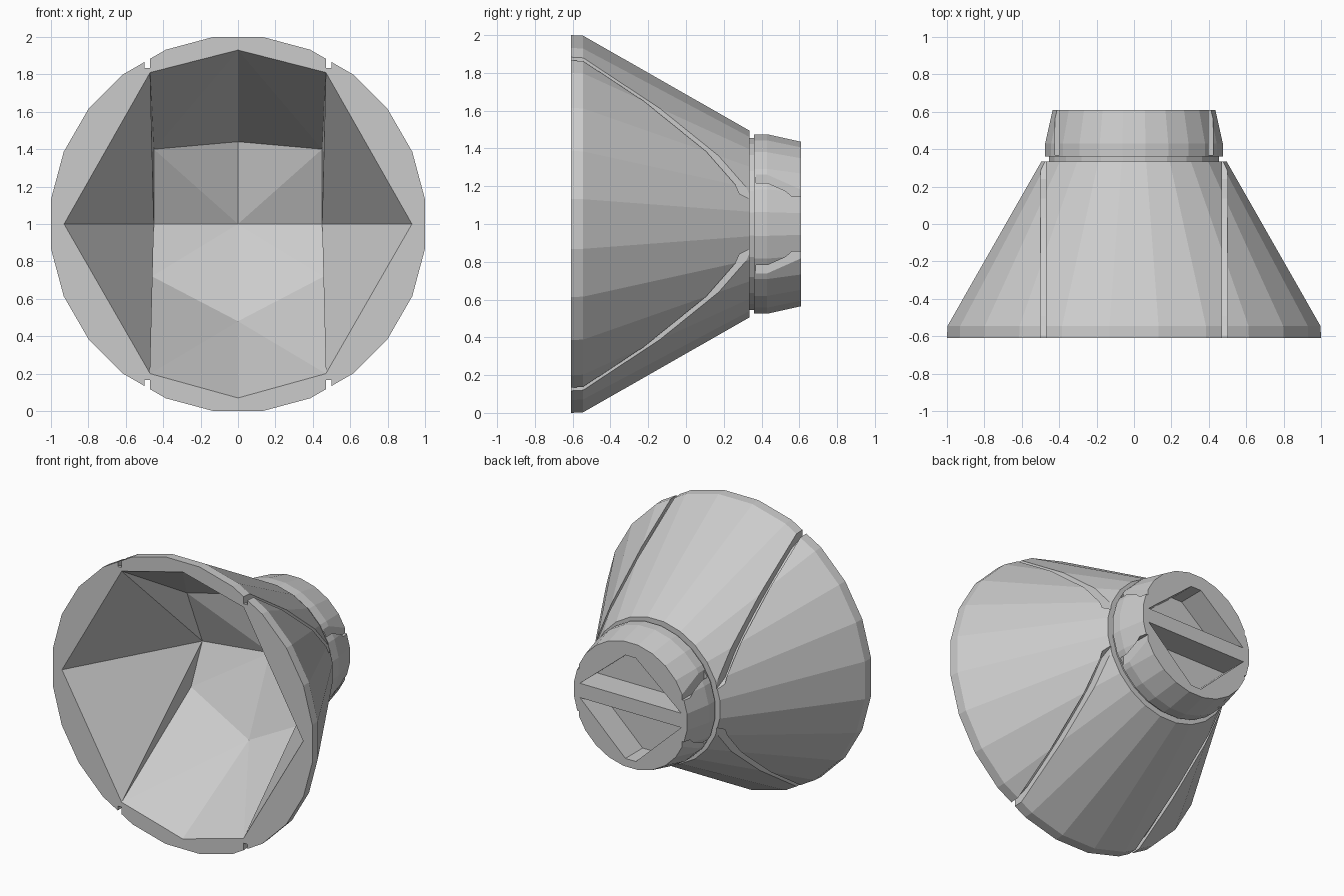
import bpy, bmesh, math
from mathutils import Vector

if "Cube" in bpy.data.objects:
    bpy.data.objects.remove(bpy.data.objects["Cube"])

SIDES = 24
AXIS_Z = 1.0


def make_object(name, bm):
    bmesh.ops.remove_doubles(bm, verts=bm.verts, dist=1e-4)
    bmesh.ops.recalc_face_normals(bm, faces=bm.faces)
    me = bpy.data.meshes.new(name)
    bm.to_mesh(me)
    bm.free()
    ob = bpy.data.objects.new(name, me)
    bpy.context.collection.objects.link(ob)
    return ob


def lathe(name, profile):
    """Closed faceted solid around the y axis from (y, radius) pairs."""
    bm = bmesh.new()
    rings = []
    for y, r in profile:
        r /= math.cos(math.pi / SIDES)
        ring = []
        for i in range(SIDES):
            t = 2 * math.pi * (i + 0.5) / SIDES
            ring.append(bm.verts.new((r * math.cos(t), y, AXIS_Z + r * math.sin(t))))
        rings.append(ring)
    for a, b in zip(rings, rings[1:]):
        for i in range(SIDES):
            j = (i + 1) % SIDES
            bm.faces.new((a[i], a[j], b[j], b[i]))
    bm.faces.new(rings[0])
    bm.faces.new(rings[-1])
    return make_object(name, bm)


def prism(name, outline, depth):
    """Extrude a planar outline along the depth vector."""
    bm = bmesh.new()
    face = bm.faces.new([bm.verts.new(p) for p in outline])
    res = bmesh.ops.extrude_face_region(bm, geom=[face], use_keep_orig=True)
    moved = [g for g in res["geom"] if isinstance(g, bmesh.types.BMVert)]
    bmesh.ops.translate(bm, vec=Vector(depth), verts=moved)
    return make_object(name, bm)


def cut(target, cutter):
    mod = target.modifiers.new("cut", "BOOLEAN")
    mod.operation = "DIFFERENCE"
    mod.solver = "EXACT"
    mod.object = cutter
    cutter.hide_render = True
    cutter.display_type = "WIRE"


def seam(target, x, width, y0, y1, radius, low):
    """Narrow lengthwise groove, above and below, following the outer skin."""
    for up in (1, -1):
        ys = [y0 + (y1 - y0) * i / 10 for i in range(11)]
        line = [(x - width / 2, y,
                 AXIS_Z + up * math.sqrt(max(radius(y) ** 2 - x * x, low * low))) for y in ys]
        line += [(x - width / 2, y1, AXIS_Z + up * 1.3), (x - width / 2, y0, AXIS_Z + up * 1.3)]
        cut(target, prism("seam_cutter", line, (width, 0, 0)))


# Flared horn and the stepped neck behind it
horn = lathe("flared_horn_and_neck", [
    (-0.61, 1.0), (-0.545, 0.997), (0.335, 0.495), (0.335, 0.455),
    (0.36, 0.455), (0.36, 0.475), (0.43, 0.475), (0.61, 0.435)])

# Faceted inner cavity: left half, then mirrored
front = [(0, 1.93), (-0.47, 1.81), (-0.93, 1.0), (-0.47, 0.2), (0, 0.07)]
bm = bmesh.new()
g = [bm.verts.new((x, -0.8, z)) for x, z in front]
f = [bm.verts.new((x, -0.61, z)) for x, z in front]
a, b, b0, c, d, d0 = [bm.verts.new(p) for p in (
    (-0.45, 0.25, 1.0), (-0.45, 0.08, 1.40), (0, 0.27, 1.44),
    (0, 0.35, 1.0), (-0.46, 0.14, 0.72), (0, 0.12, 0.48))]
bm.faces.new(g)
for i in range(4):
    bm.faces.new((g[i], g[i + 1], f[i + 1], f[i]))
for poly in ((f[0], f[1], b), (f[0], b, b0), (f[1], f[2], a), (f[1], a, b),
             (b, a, c), (b, c, b0), (a, d, c), (d, d0, c), (f[2], f[3], a),
             (f[3], d, a), (f[3], f[4], d0), (f[3], d0, d)):
    bm.faces.new(poly)
dup = bmesh.ops.duplicate(bm, geom=bm.verts[:] + bm.edges[:] + bm.faces[:])
for v in dup["geom"]:
    if isinstance(v, bmesh.types.BMVert):
        v.co.x = -v.co.x
cut(horn, make_object("cavity_cutter", bm))

# Two recesses in the rear face, leaving a crossbar between them
for up, apex in ((1, 0.34), (-1, 0.38)):
    tri = [(-0.39, 0.42, AXIS_Z + up * 0.05), (0.39, 0.42, AXIS_Z + up * 0.05),
           (0.04, 0.42, AXIS_Z + up * apex), (-0.04, 0.42, AXIS_Z + up * apex)]
    cut(horn, prism("rear_recess_cutter", tri, (0, 0.4, 0)))

# Lengthwise seams between side wings and centre panels, and on the neck
for s in (1, -1):
    seam(horn, s * 0.485, 0.03, -0.7, 0.345,
         lambda y: 0.965 - max(0, y + 0.545) * 0.57, 0.13)
    seam(horn, s * 0.41, 0.025, 0.37, 0.7, lambda y: 0.435, 0.12)
